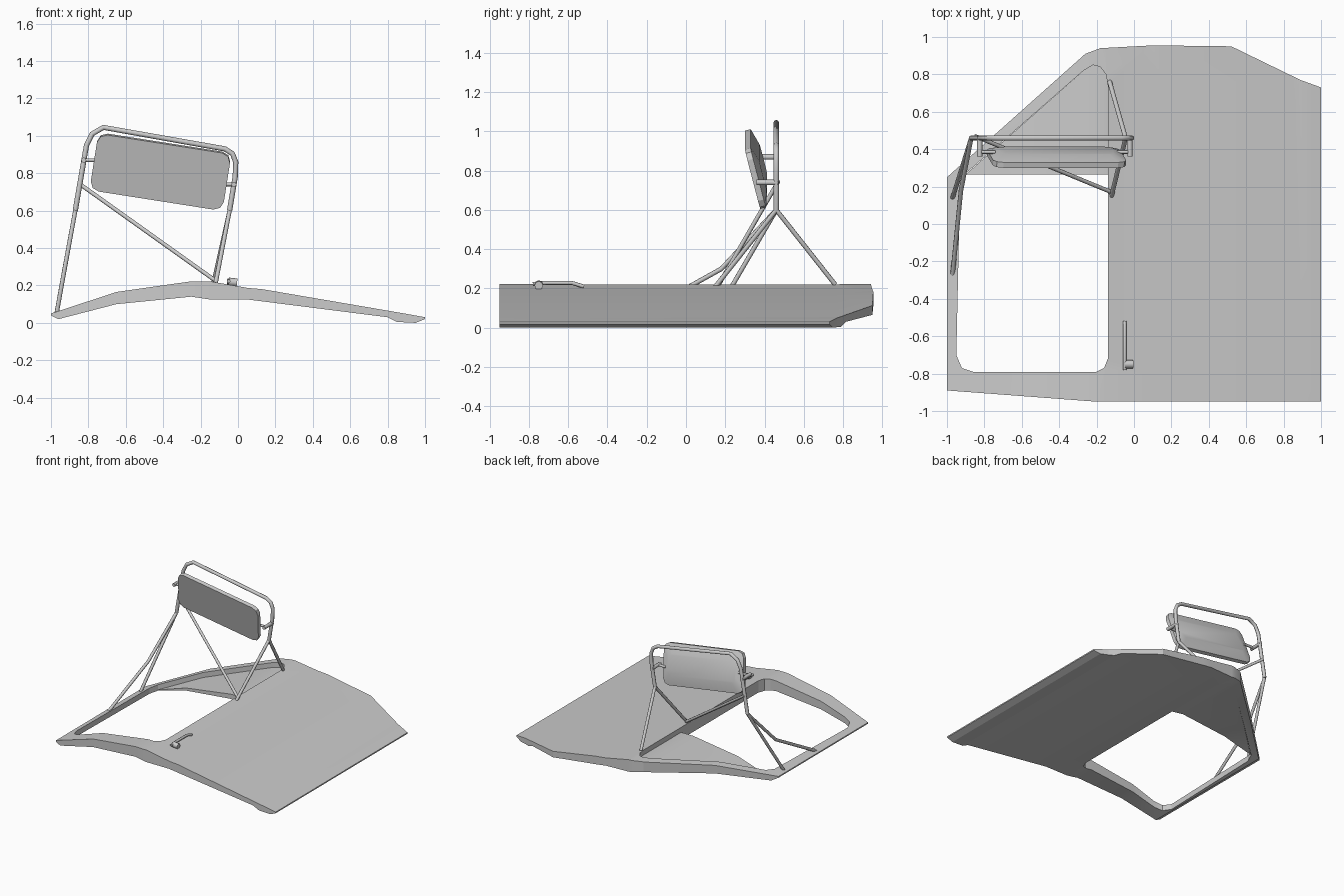
import bpy, bmesh
from mathutils import Vector

cube = bpy.data.objects.get("Cube")
if cube:
    bpy.data.objects.remove(cube, do_unlink=True)

grey = bpy.data.materials.new("light grey")
grey.use_nodes = True
grey.diffuse_color = (0.6, 0.6, 0.6, 1)
grey.node_tree.nodes["Principled BSDF"].inputs["Base Color"].default_value = (0.6, 0.6, 0.6, 1)

# Cross-section of the door skin, as (x, z)
TOP = [(-1, .05), (-.65, .165), (-.25, .222), (-.15, .222), (.05, .187),
       (.13, .18), (.89, .05), (1, .03)]
BOTTOM = [(-1, .04), (-.96, .02), (-.65, .10), (-.25, .14), (-.15, .125),
          (.05, .125), (.8, .03), (.85, .005), (.95, 0), (1, .02)]


def height(profile, x):
    for (x0, z0), (x1, z1) in zip(profile, profile[1:]):
        if x <= x1:
            return z0 + (z1 - z0) * (max(x, x0) - x0) / (x1 - x0)
    return profile[-1][1]


def select_only(obj):
    bpy.ops.object.select_all(action='DESELECT')
    obj.select_set(True)
    bpy.context.view_layer.objects.active = obj


def add_mesh(name, bm):
    bmesh.ops.recalc_face_normals(bm, faces=bm.faces)
    mesh = bpy.data.meshes.new(name)
    bm.to_mesh(mesh)
    bm.free()
    obj = bpy.data.objects.new(name, mesh)
    bpy.context.collection.objects.link(obj)
    mesh.materials.append(grey)
    select_only(obj)
    bpy.ops.object.shade_smooth_by_angle(angle=0.35)
    return obj


def slab(name, loops, drop=0, lift=0):
    """Fill the outlines, crease along the cross-section and give thickness."""
    bm = bmesh.new()
    for loop in loops:
        vs = [bm.verts.new((x, y, 0)) for x, y in loop]
        for a, b in zip(vs, vs[1:] + vs[:1]):
            bm.edges.new((a, b))
    bmesh.ops.triangle_fill(bm, edges=bm.edges[:], use_beauty=True, normal=(0, 0, 1))
    for x in sorted({p[0] for p in TOP + BOTTOM})[1:-1]:
        bmesh.ops.bisect_plane(bm, geom=bm.verts[:] + bm.edges[:] + bm.faces[:],
                               plane_co=(x, 0, 0), plane_no=(1, 0, 0))
    faces = bm.faces[:]
    rim = [e for e in bm.edges if e.is_boundary]
    low = {}
    for v in bm.verts[:]:
        low[v] = bm.verts.new((v.co.x, v.co.y, height(BOTTOM, v.co.x) + lift))
        v.co.z = height(TOP, v.co.x) - drop
    for f in faces:
        bm.faces.new([low[v] for v in reversed(f.verts[:])])
    for e in rim:
        a, b = e.verts
        bm.faces.new((a, b, low[b], low[a]))
    return add_mesh(name, bm)


def tube(name, points, radius=.012):
    curve = bpy.data.curves.new(name, 'CURVE')
    curve.dimensions = '3D'
    curve.bevel_depth = radius
    curve.bevel_resolution = 2
    curve.use_fill_caps = True
    spline = curve.splines.new('POLY')
    spline.points.add(len(points) - 1)
    for p, co in zip(spline.points, points):
        p.co = (*co, 1)
    obj = bpy.data.objects.new(name, curve)
    bpy.context.collection.objects.link(obj)
    curve.materials.append(grey)
    select_only(obj)
    bpy.ops.object.convert(target='MESH')
    bpy.ops.object.shade_smooth_by_angle(angle=0.9)


# Door skin with its window opening
outline = [(-1, -.89), (-.2, -.95), (1, -.95), (1, .73), (.89, .77), (.52, .95),
           (.1, .955), (-.18, .94), (-.26, .91), (-1, .25)]
opening = [(-.95, -.70), (-.92, -.77), (-.86, -.79), (-.20, -.79), (-.16, -.77),
           (-.14, -.72), (-.14, .74), (-.15, .80), (-.18, .84), (-.22, .85),
           (-.27, .82), (-.9, .27), (-.93, .2)]
slab("door_panel", [outline, opening])

# Recessed corner panel beyond the window
slab("corner_panel", [[(-.14, .265), (-.14, .74), (-.15, .80), (-.18, .84),
                       (-.22, .85), (-.27, .82), (-.9, .265)]], drop=.04, lift=.004)

# Mirror frame: top hoop, legs and brace
left_joint, right_joint = (-.87, .46, .6), (-.045, .46, .6)
tube("mirror_hoop", [left_joint, (-.81, .46, .95), (-.78, .46, 1.01), (-.72, .46, 1.045),
                     (-.07, .46, .93), (-.03, .46, .905), (-.012, .46, .86),
                     (-.015, .46, .78), right_joint], .014)
tube("right_rear_leg", [right_joint, (-.13, .76, .22)])
tube("right_front_leg", [right_joint, (-.12, .15, .21)])
tube("left_rear_leg", [left_joint, (-.97, .14, .05)])
tube("left_front_leg", [left_joint, (-.925, .18, .3), (-.97, -.27, .05)])
tube("cross_brace", [(-.85, .47, .745), (-.12, .17, .225)], .011)

# Mirror head: flat face, straight rim and a bulged back
centre = Vector((-.415, .34, .805))
across = Vector((.988, 0, -.155))
up = Vector((.15, -.25, .957)).normalized()
back = up.cross(across).normalized()
if back.y < 0:
    back.negate()


def rounded(half_w, low, high, cut, depth):
    pts = []
    for sx, v, sv in ((1, high, -1), (1, low, 1), (-1, low, 1), (-1, high, -1)):
        corner = [(sx * (half_w - cut), v), (sx * (half_w - .3 * cut), v + sv * .3 * cut),
                  (sx * half_w, v + sv * cut)]
        pts += corner if sx * sv < 0 else corner[::-1]
    return [centre + across * u + up * v + back * depth for u, v in pts]


bm = bmesh.new()
rings = [[bm.verts.new(p) for p in ring] for ring in (
    rounded(.36, -.158, .158, .05, 0), rounded(.36, -.158, .158, .05, .03),
    rounded(.31, -.08, .08, .04, .055))]
for r0, r1 in zip(rings, rings[1:]):
    for i in range(len(r0)):
        j = (i + 1) % len(r0)
        bm.faces.new((r0[i], r0[j], r1[j], r1[i]))
bm.faces.new(rings[0])
bm.faces.new(rings[-1])
add_mesh("mirror_head", bm)

# Brackets joining the head to the hoop
for side, x, inner, z in (("left", -.825, -.74, .87), ("right", -.022, -.09, .74)):
    tube(side + "_bracket_arm", [(x, .36, z), (x, .47, z)], .014)
    tube(side + "_bracket_pin", [(x, .385, z), (inner, .385, z)], .01)

# Door handle: lever and pivot foot
tube("handle_lever", [(-.05, -.78, .222), (-.05, -.74, .228), (-.05, -.58, .228),
                      (-.05, -.52, .21)], .01)
tube("handle_foot", [(-.05, -.75, .22), (-.005, -.75, .215)], .022)
